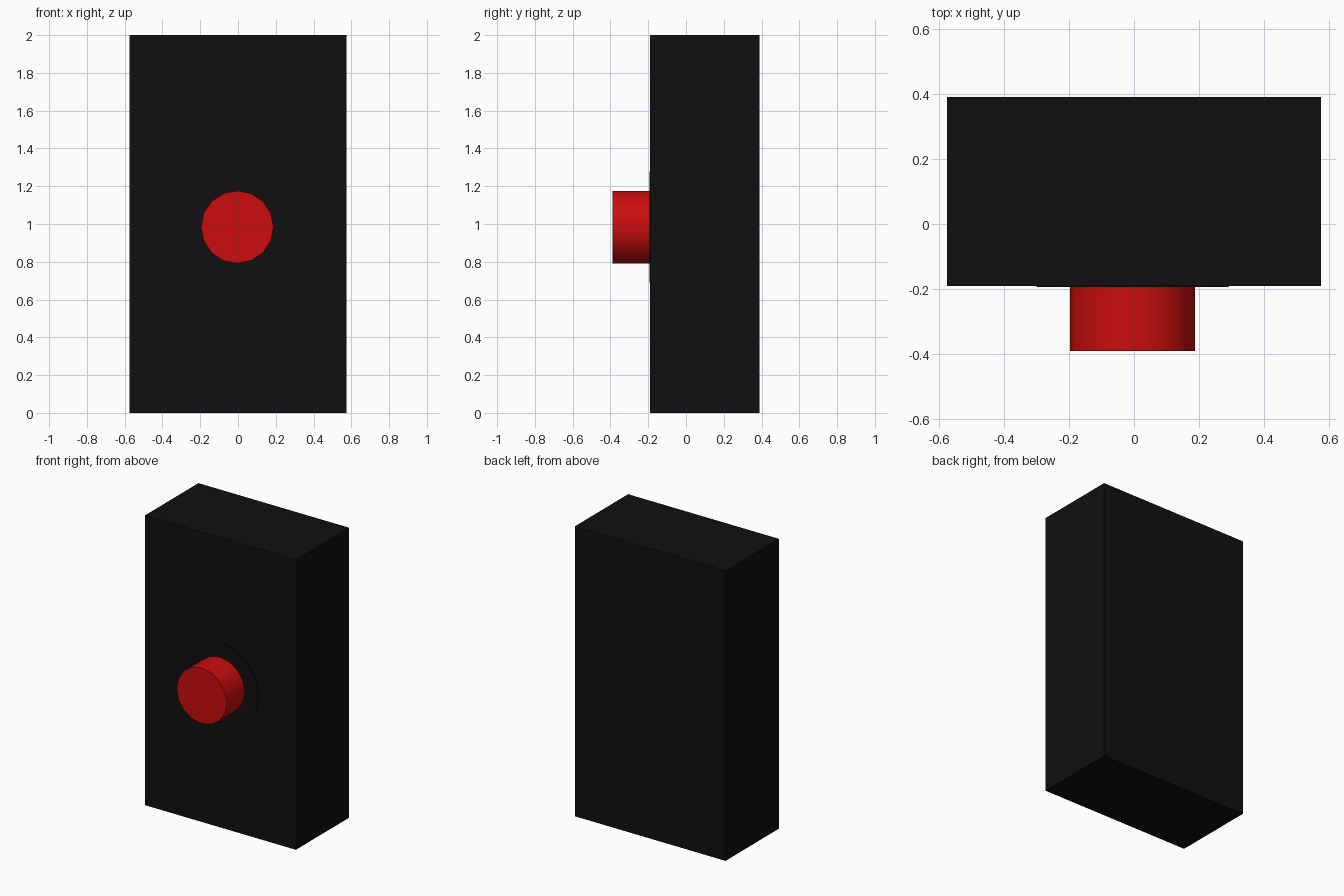
import bpy, math

if "Cube" in bpy.data.objects:
    bpy.data.objects.remove(bpy.data.objects["Cube"])


def material(name, color):
    m = bpy.data.materials.new(name)
    m.diffuse_color = color
    m.use_nodes = True
    m.node_tree.nodes["Principled BSDF"].inputs["Base Color"].default_value = m.diffuse_color
    return m


black = material("black", (0.005, 0.005, 0.005, 1))
red = material("red", (0.6, 0.004, 0.004, 1))

FACE_Y = -0.19       # front face of the body
AXIS = (-0.004, 0.984)  # x, z of the button axis


def disc(name, radius, front, back, mat):
    """16-sided cylinder running along y, smooth round its side."""
    bpy.ops.mesh.primitive_cylinder_add(
        vertices=16, radius=radius, depth=back - front,
        location=(AXIS[0], (front + back) / 2, AXIS[1]),
        rotation=(math.pi / 2, 0, 0))
    ob = bpy.context.object
    ob.name = name
    ob.data.materials.append(mat)
    bpy.ops.object.shade_smooth_by_angle(angle=math.radians(40))
    return ob


# body block
bpy.ops.mesh.primitive_cube_add(size=1, location=(0, 0.1, 1))
body = bpy.context.object
body.name = "body"
body.scale = (1.15, 0.58, 2)
bpy.ops.object.transform_apply(location=False, rotation=False, scale=True)
body.data.materials.append(black)

# thin surround and the push button
disc("button_surround", 0.295, FACE_Y - 0.003, FACE_Y, black)
disc("button", 0.192, -0.39, FACE_Y, red)
